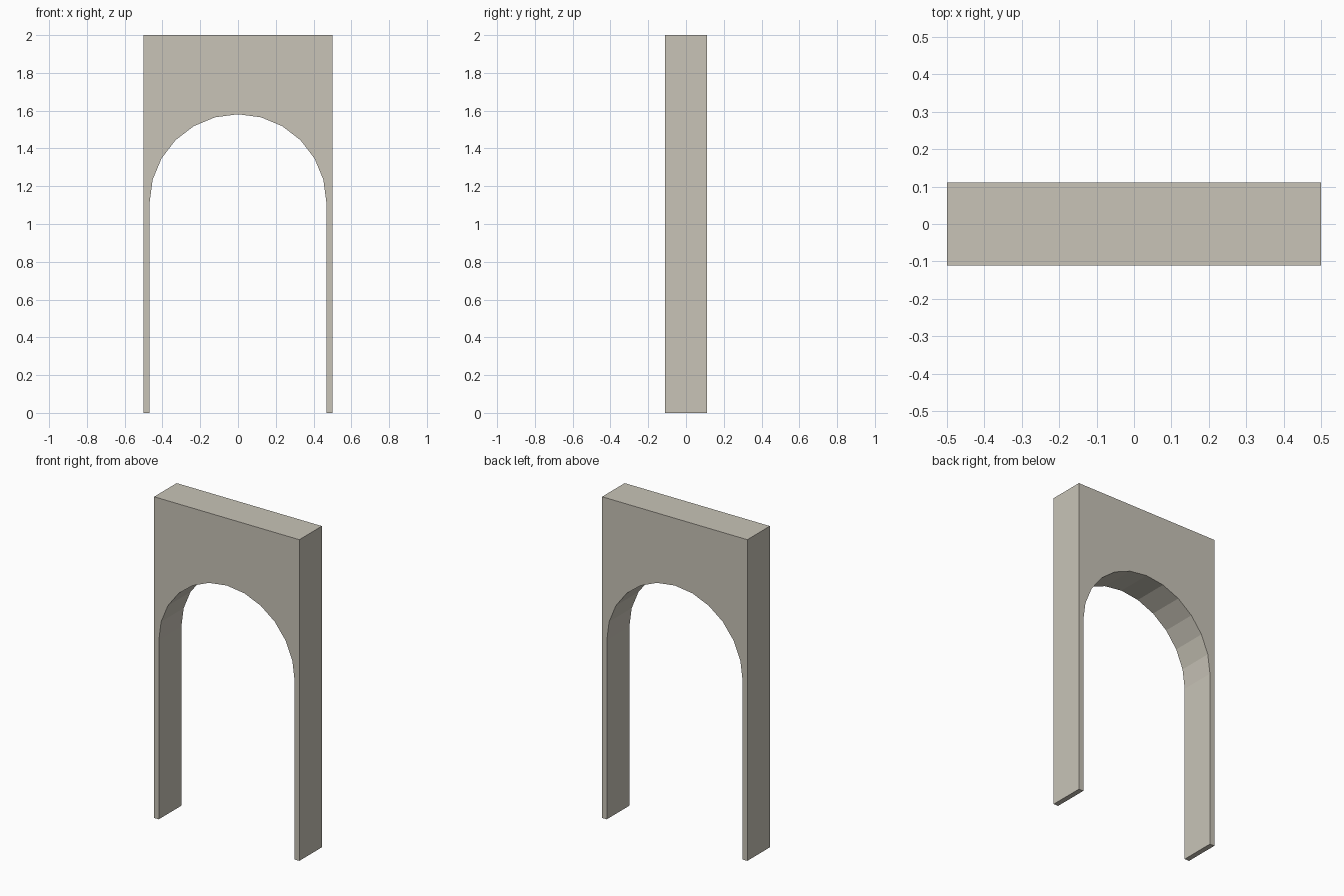
import bpy, bmesh, math

if "Cube" in bpy.data.objects:
    bpy.data.objects.remove(bpy.data.objects["Cube"])

HALF_W, HEIGHT, HALF_D = 0.5, 2.0, 0.111
RADIUS, SPRING, SEGMENTS = 0.468, 1.113, 12

# Pale stone
stone = bpy.data.materials.new("pale stone")
stone.diffuse_color = (0.58, 0.55, 0.475, 1)
stone.use_nodes = True
stone.node_tree.nodes["Principled BSDF"].inputs["Base Color"].default_value = stone.diffuse_color

# Wall outline: outer rectangle, then the round-headed opening from right to left
outline = [(-RADIUS, 0), (-HALF_W, 0), (-HALF_W, HEIGHT), (HALF_W, HEIGHT), (HALF_W, 0), (RADIUS, 0)]
for i in range(SEGMENTS + 1):
    a = math.pi * i / SEGMENTS
    outline.append((RADIUS * math.cos(a), SPRING + RADIUS * math.sin(a)))

# Extrude the outline through the wall thickness
bm = bmesh.new()
face = bm.faces.new([bm.verts.new((x, -HALF_D, z)) for x, z in outline])
result = bmesh.ops.extrude_face_region(bm, geom=[face], use_keep_orig=True)
moved = [v for v in result["geom"] if isinstance(v, bmesh.types.BMVert)]
bmesh.ops.translate(bm, verts=moved, vec=(0, 2 * HALF_D, 0))
bmesh.ops.recalc_face_normals(bm, faces=bm.faces)

mesh = bpy.data.meshes.new("arched_wall")
bm.to_mesh(mesh)
bm.free()
mesh.materials.append(stone)
wall = bpy.data.objects.new("arched_wall", mesh)
bpy.context.collection.objects.link(wall)
